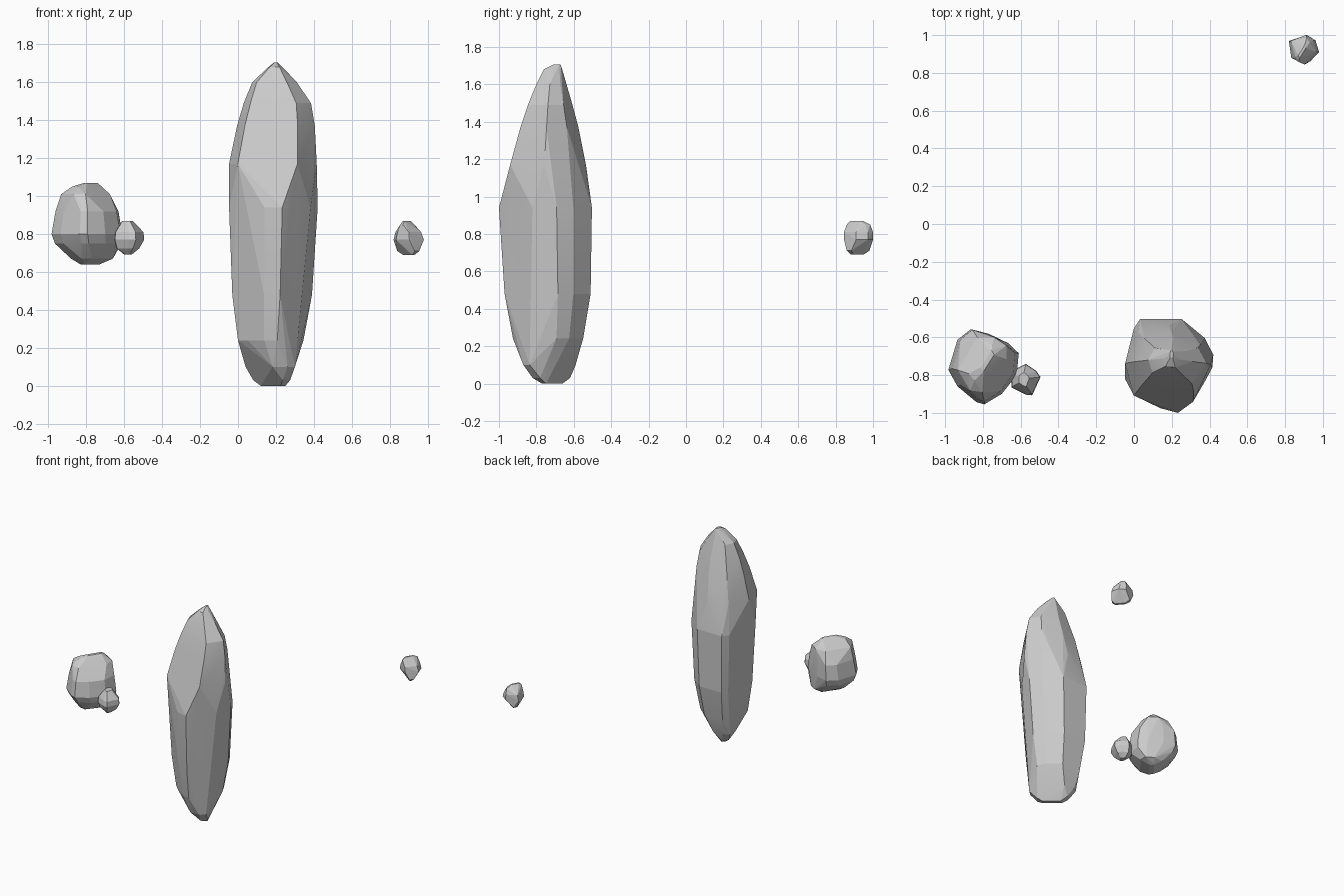
import bpy, bmesh, math


def rock(name, levels, outlines):
    """Convex faceted rock. Each level is (z, xmin, xmax, ymin, ymax, outline index);
    the unit outline is fitted to that box."""
    bm = bmesh.new()
    for z, x0, x1, y0, y1, k in levels:
        for u, v in outlines[k]:
            bm.verts.new((x0 + u * (x1 - x0), y0 + v * (y1 - y0), z))
    res = bmesh.ops.convex_hull(bm, input=bm.verts)
    junk = {g for g in res["geom_interior"] + res["geom_unused"]
            if isinstance(g, bmesh.types.BMVert)}
    bmesh.ops.delete(bm, geom=list(junk), context='VERTS')
    bmesh.ops.remove_doubles(bm, verts=bm.verts, dist=0.004)
    # merge near-coplanar triangles into broad facets
    bmesh.ops.dissolve_limit(bm, angle_limit=math.radians(4),
                             verts=bm.verts, edges=bm.edges)
    bmesh.ops.recalc_face_normals(bm, faces=bm.faces)
    me = bpy.data.meshes.new(name)
    bm.to_mesh(me)
    bm.free()
    ob = bpy.data.objects.new(name, me)
    bpy.context.collection.objects.link(ob)
    bpy.ops.object.select_all(action='DESELECT')
    ob.select_set(True)
    bpy.context.view_layer.objects.active = ob
    bpy.ops.object.shade_smooth_by_angle(angle=math.radians(8))
    return ob


# Diagonal wedge outlines for chiselled tops and bottoms
falling = [(0, .8), (.2, 1), (1, .2), (.8, 0)]
rising = [(0, .2), (.2, 0), (1, .8), (.8, 1)]

# Tall standing shard: ridged front, flat front facet near the top, chisel foot
shard_low = [(.17, 1), (.64, 1), (.9, .8), (1, .62), (.92, .36), (.6, 0),
             (.4, .05), (.15, .22), (0, .36), (.02, .6), (.1, .9)]
shard_high = [(.1, .08), (.78, 0), (1, .45), (.87, .8), (.5, 1), (.15, .9), (0, .5)]
shard_foot = [(0, .65), (0, .9), (.15, 1), (.5, 1), (1, .4), (1, .12), (.85, 0), (.55, 0)]
rock("tall_shard", [
    (0.00, .12, .25, -.77, -.66, 2),
    (0.03, .08, .275, -.82, -.62, 2),
    (0.10, .04, .30, -.87, -.59, 3),
    (0.24, .00, .345, -.925, -.55, 0),
    (0.48, -.03, .39, -.97, -.51, 0),
    (0.94, -.047, .42, -1.0, -.503, 0),
    (1.17, -.047, .415, -.94, -.535, 1),
    (1.37, -.005, .405, -.885, -.575, 1),
    (1.49, .03, .385, -.845, -.607, 1),
    (1.60, .075, .31, -.80, -.64, 1),
    (1.68, .16, .235, -.76, -.662, 1),
    (1.705, .19, .21, -.71, -.67, 1)], [shard_low, shard_high, falling, shard_foot])

# Medium boulder: boxy, with a steep front-left face and a slanted ridge on top
boulder = [(0, .46), (.13, .86), (.32, 1), (.57, .94), (.86, .81), (1, .68),
           (.97, .39), (.76, .14), (.51, 0), (.4, .03), (.13, .24)]
boulder_cap = [(0, .4), (.25, .03), (.5, 0), (1, .6), (1, .85), (.75, 1), (.4, 1)]
rock("boulder", [
    (0.64, -.83, -.73, -.80, -.66, 1),
    (0.67, -.88, -.66, -.85, -.62, 2),
    (0.75, -.965, -.615, -.925, -.575, 0),
    (0.80, -.983, -.61, -.955, -.557, 0),
    (0.92, -.962, -.63, -.94, -.56, 0),
    (1.01, -.932, -.675, -.89, -.60, 2),
    (1.05, -.875, -.72, -.83, -.64, 1),
    (1.07, -.81, -.74, -.78, -.67, 1)], [boulder, rising, boulder_cap])

# Two small stones
stone_b = [(0, .8), (.6, 1), (.88, .82), (1, .42), (.52, 0), (.08, .22)]
rock("small_stone_right", [
    (0.69, .87, .93, .88, .95, 1),
    (0.71, .84, .955, .86, .98, 1),
    (0.77, .82, .98, .845, 1.0, 0),
    (0.81, .83, .965, .845, 1.0, 0),
    (0.85, .855, .93, .86, .985, 2),
    (0.87, .87, .91, .88, .945, 2)], [stone_b, falling, rising])

stone_a = [(.0, .68), (.1, .8), (.5, 1), (.85, .78), (1, .58), (.72, 0), (.5, .02), (.02, .25)]
rock("small_stone_left", [
    (0.692, -.60, -.56, -.85, -.79, 0),
    (0.725, -.64, -.52, -.885, -.755, 0),
    (0.77, -.652, -.495, -.907, -.74, 0),
    (0.81, -.648, -.498, -.90, -.745, 0),
    (0.87, -.61, -.555, -.86, -.785, 0)], [stone_a])
